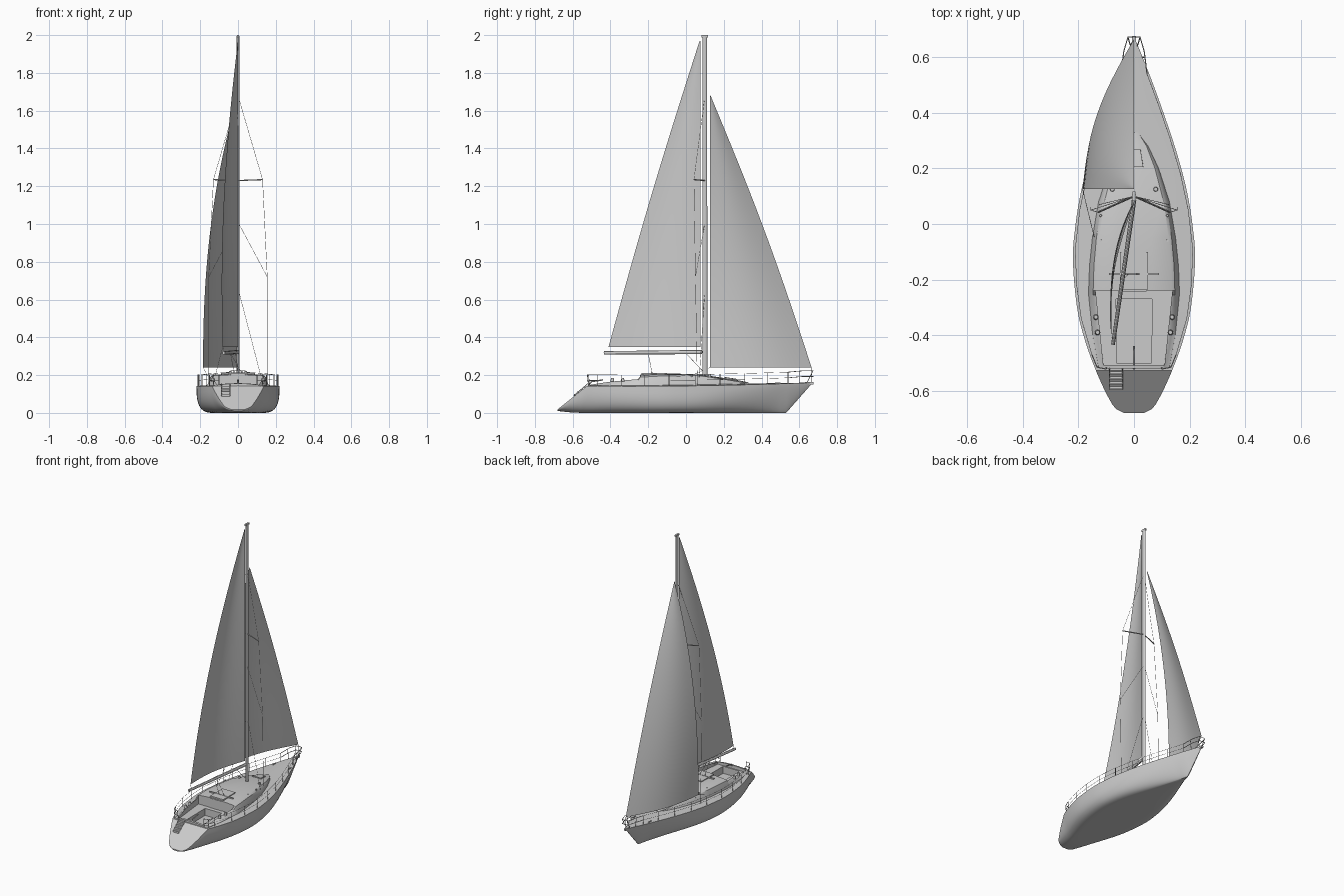
import bpy, bmesh, math
from mathutils import Vector

if "Cube" in bpy.data.objects:
    bpy.data.objects.remove(bpy.data.objects["Cube"])


def interp(tab, y):
    """Smooth interpolation through (y, value) pairs in rising order."""
    if y <= tab[0][0]: return tab[0][1]
    if y >= tab[-1][0]: return tab[-1][1]
    i = max(k for k in range(len(tab) - 1) if tab[k][0] <= y)
    def slope(k):
        a, b = tab[max(k - 1, 0)], tab[min(k + 1, len(tab) - 1)]
        return (b[1] - a[1]) / (b[0] - a[0])
    (y0, a), (y1, b) = tab[i], tab[i + 1]
    h = y1 - y0
    t = (y - y0) / h
    return (a * (2*t**3 - 3*t*t + 1) + b * (3*t*t - 2*t**3)
            + h * slope(i) * (t**3 - 2*t*t + t) + h * slope(i + 1) * (t**3 - t*t))


def smooth_object(ob, angle):
    bpy.ops.object.select_all(action='DESELECT')
    bpy.context.view_layer.objects.active = ob
    ob.select_set(True)
    bpy.ops.object.shade_smooth_by_angle(angle=math.radians(angle))


def mesh_object(name, bm, smooth=30):
    bmesh.ops.recalc_face_normals(bm, faces=bm.faces)
    me = bpy.data.meshes.new(name)
    bm.to_mesh(me)
    bm.free()
    ob = bpy.data.objects.new(name, me)
    bpy.context.collection.objects.link(ob)
    smooth_object(ob, smooth)
    return ob


def loft(name, stations, smooth=30):
    """Skin mirrored half sections [(y, [(x, z), ...]), ...] into a closed solid."""
    bm = bmesh.new()
    rings = []
    for y, half in stations:
        pts = half + [(-x, z) for x, z in half[-2:0:-1]]
        rings.append([bm.verts.new((x, y, z)) for x, z in pts])
    n = len(rings[0])
    for a, b in zip(rings, rings[1:]):
        for i in range(n):
            bm.faces.new((a[i], a[(i + 1) % n], b[(i + 1) % n], b[i]))
    bm.faces.new(rings[0])
    bm.faces.new(rings[-1])
    bmesh.ops.remove_doubles(bm, verts=bm.verts, dist=1e-6)
    return mesh_object(name, bm, smooth)


def tubes(name, paths, r):
    cu = bpy.data.curves.new(name, 'CURVE')
    cu.dimensions = '3D'
    cu.bevel_depth, cu.bevel_resolution, cu.use_fill_caps = r, 1, True
    for path in paths:
        sp = cu.splines.new('POLY')
        sp.points.add(len(path) - 1)
        for p, co in zip(sp.points, path):
            p.co = (*co, 1)
    ob = bpy.data.objects.new(name, cu)
    bpy.context.collection.objects.link(ob)
    return ob


def both(paths):
    return paths + [[(-x, y, z) for x, y, z in p] for p in paths]


def box(name, x0, x1, y0, y1, z0, z1):
    bm = bmesh.new()
    bmesh.ops.create_cube(bm, size=1)
    for v in bm.verts:
        v.co = ((x0 + x1) / 2 + v.co.x * (x1 - x0), (y0 + y1) / 2 + v.co.y * (y1 - y0),
                (z0 + z1) / 2 + v.co.z * (z1 - z0))
    return mesh_object(name, bm)


def cylinder(name, loc, r1, r2, h, sx=1.0, seg=16):
    bm = bmesh.new()
    bmesh.ops.create_cone(bm, cap_ends=True, segments=seg, radius1=r1, radius2=r2, depth=h)
    for v in bm.verts:
        v.co.x *= sx
        v.co += Vector(loc) + Vector((0, 0, h / 2))
    return mesh_object(name, bm)


# Hull: beam, bottom width, roundness and heights along the length
BEAM = [(-.68, .035), (-.665, .065), (-.64, .083), (-.6, .105), (-.5, .148), (-.4, .182), (-.3, .205),
        (-.12, .22), (0, .21), (.1, .194), (.2, .17), (.3, .14), (.4, .106), (.5, .07), (.6, .031), (.665, .004)]
FLAT = [(-.68, .01), (-.5, .06), (-.2, .12), (0, .115), (.25, .07), (.45, .02), (.53, .001)]
ROUND = [(-.68, 2), (-.3, 2.8), (0, 3), (.3, 1.8), (.5, 1.2)]
KEEL = [(-.68, .01), (-.6, .002), (-.5, 0), (0, 0)]
beam = lambda y: interp(BEAM, y)
sheer = lambda y: .141 + .021 * (y + .3) ** 2


def hull_section(y):
    b, n = beam(y), interp(ROUND, y)
    f = min(interp(FLAT, y), b * .7)
    top = min(sheer(y), .018 + (y + .68) * .8)
    k = interp(KEEL, y) if y < .53 else (y - .53) / .135 * .153
    half = [(0, k)]
    for i in range(13):
        t = i / 12 * math.pi / 2
        half.append((f + (b - f) * math.sin(t) ** (2 / n), top - (top - k) * max(math.cos(t), 0) ** (2 / n)))
    c = .05 * b if y > -.5 else 0
    return half + [(b * .5, top + c * .75), (0, top + c)]


ys = ([-.68, -.674, -.665, -.65, -.63, -.6, -.56, -.5262] + [-.5 + .04 * i for i in range(26)]
      + [.53, .56, .59, .62, .645, .665])
hull = loft("hull", [(y, hull_section(y)) for y in ys])

# Coachroof running aft into the cockpit coamings
COACH = [(.33, .018, .158), (.28, .055, .168), (.2, .092, .181), (.08, .13, .199), (-.05, .152, .204),
         (-.15, .162, .204), (-.24, .165, .199), (-.255, .165, .182), (-.4, .15, .168), (-.52, .128, .152)]
coach = loft("coachroof", [(y, [(0, .13), (w, .13), (w * .99, .145), (w * .89, t - .01), (w * .82, t - .003),
                                (w * .4, t + .002), (0, t + .004)]) for y, w, t in COACH], 40)

# Cockpit seats and footwell cut out of hull and coachroof
seat_cut = loft("seat_cutter", [(y, [(0, .134), (w, .134), (w, .3), (0, .3)]) for y, w in ((-.24, .138), (-.507, .11))])
well_cut = loft("footwell_cutter", [(y, [(0, .085), (w, .085), (w, .31), (0, .31)]) for y, w in ((-.27, .065), (-.5, .063))])
for ob in (hull, coach):
    for cutter in (seat_cut, well_cut):
        bpy.context.view_layer.objects.active = ob
        m = ob.modifiers.new("cut", 'BOOLEAN')
        m.operation, m.solver, m.object = 'DIFFERENCE', 'EXACT', cutter
        bpy.ops.object.modifier_apply(modifier=m.name)
    smooth_object(ob, 30)
for cutter in (seat_cut, well_cut):
    bpy.data.objects.remove(cutter)

# Deck fittings
box("companionway_door", -.045, .045, -.243, -.235, .13, .2)
box("sliding_hatch", -.05, .05, -.235, -.1, .2, .212)
loft("fore_hatch", [(y, [(0, .16), (w, .16), (w * .95, t), (0, t + .001)]) for y, w, t in ((.205, .035, .189), (.27, .024, .179))])
box("traveller", -.09, .09, -.184, -.176, .206, .214)
box("bow_roller", -.007, .007, .63, .676, .15, .163)
for s in (-1, 1):
    for i, y in enumerate((-.335, -.39)):
        cylinder("winch", (s * (.137 - i * .006), y, .165), .01, .007, .02)
    cylinder("mast_winch", (s * .078, .125, .185), .009, .007, .018)
    for y in (-.06, .03):
        cylinder("deck_block", (s * .12, y, .19), .005, .004, .014, seg=10)
    box("mooring_cleat", s * .06 - .003, s * .06 + .003, .47, .5, .15, .16)
tubes("tiller", [[(0, -.52, .14), (0, -.5, .165), (0, -.44, .175)]], .004)
for i in range(4):
    y = -.535 - i * .018
    box("transom_step", -.088, -.042, y - .005, y + .005, .018 + (y + .68) * .8 - .004, .018 + (y + .68) * .8 + .008)
tubes("ladder_side_rails", [[(x, -.52, .155), (x, -.595, .09)] for x in (-.088, -.042)], .002)

# Mast, boom and spreaders
cylinder("mast", (0, .1, .195), .013, .012, 1.8, .6)
box("masthead", -.006, .006, .082, .117, 1.988, 2)
boom = cylinder("boom", (0, 0, 0), .011, .009, .525, .75, 12)
boom.rotation_euler = Vector((-.075, -.515, -.004)).to_track_quat('Z', 'Y').to_euler()
boom.location = (0, .085, .322)
tubes("spreaders", both([[(0, .1, 1.23), (.13, .042, 1.235)]]), .0035)


# Sails: grid between luff and leech with belly to port
def sail(name, luff, leech, belly, nu=14, nv=28):
    bm = bmesh.new()
    rows = []
    for j in range(nv + 1):
        v = j / nv
        a, b = Vector(luff(v)), Vector(leech(v))
        rows.append([bm.verts.new(a.lerp(b, i / nu) - Vector((belly * (1 - v) ** .7 * math.sin(math.pi * i / nu), 0, 0)))
                     for i in range(nu + 1)])
    for r0, r1 in zip(rows, rows[1:]):
        for i in range(nu):
            bm.faces.new((r0[i], r0[i + 1], r1[i + 1], r1[i]))
    return mesh_object(name, bm, 60)


sail("mainsail", lambda v: (0, .078, .35 + 1.62 * v),
     lambda v: (-.08 * (1 - v ** 2.5) - .06 * v * (1 - v) ** 2,
                -.41 + .482 * v - .012 * math.sin(math.pi * v), .35 + 1.62 * v), .03)
sail("jib", lambda v: (0, .665 - .535 * v + .02 * math.sin(math.pi * v), .24 + 1.44 * v),
     lambda v: (-.185 * (1 - v ** 2.3), .126, .24 + 1.44 * v), .04)

# Standing rigging and sheets
tubes("shrouds", both([[(0, .1, 1.68), (.13, .042, 1.235), (.155, .05, .72), (.155, .06, .148)],
                       [(0, .1, 1.01), (.155, .05, .72)], [(0, .1, .66), (.125, .07, .18)]]), .001)
tubes("mainsheet_and_vang", [[(-.04, -.18, .315), (.02, -.18, .212)], [(-.04, -.2, .315), (-.02, -.18, .212)],
                             [(-.012, 0, .315), (0, .09, .22)]], .0012)
tubes("tack_and_clew_lines", [[(0, .665, .24), (0, .665, .16)], [(-.185, .126, .24), (-.14, -.06, .16)],
                              [(-.08, -.41, .35), (-.072, -.41, .32)]], .001)

# Guard rails: stanchions, lifelines, bow pulpit and stern rail
posts = [.54, .43, .31, .18, .05, -.09, -.22, -.34, -.47]
rail = lambda y, h: (max(beam(y) - .008, .01), y, sheer(y) + h)
tubes("stanchions", both([[rail(y, -.003), rail(y, .06)] for y in posts]), .0018)
tubes("lifelines", both([[rail(y, h) for y in posts] for h in (.03, .06)]), .0009)
tubes("bow_pulpit", both([[rail(.54, h), (.037, .62, .163 + h), (.022, .672, .163 + h), (0, .674, .163 + h)]
                          for h in (.03, .06)] + [[(.022, .672, .223), (.012, .64, .158)],
                                                 [(.037, .6, .222), (.03, .6, .157)]]), .002)
tubes("stern_rail", both([[rail(-.47, h), (.133, -.515, .141 + h), (.1, -.522, .141 + h)] for h in (.03, .06)]
                         + [[(.133, -.515, .2), (.128, -.512, .138)], [(.1, -.522, .2), (.1, -.516, .138)]]), .002)
